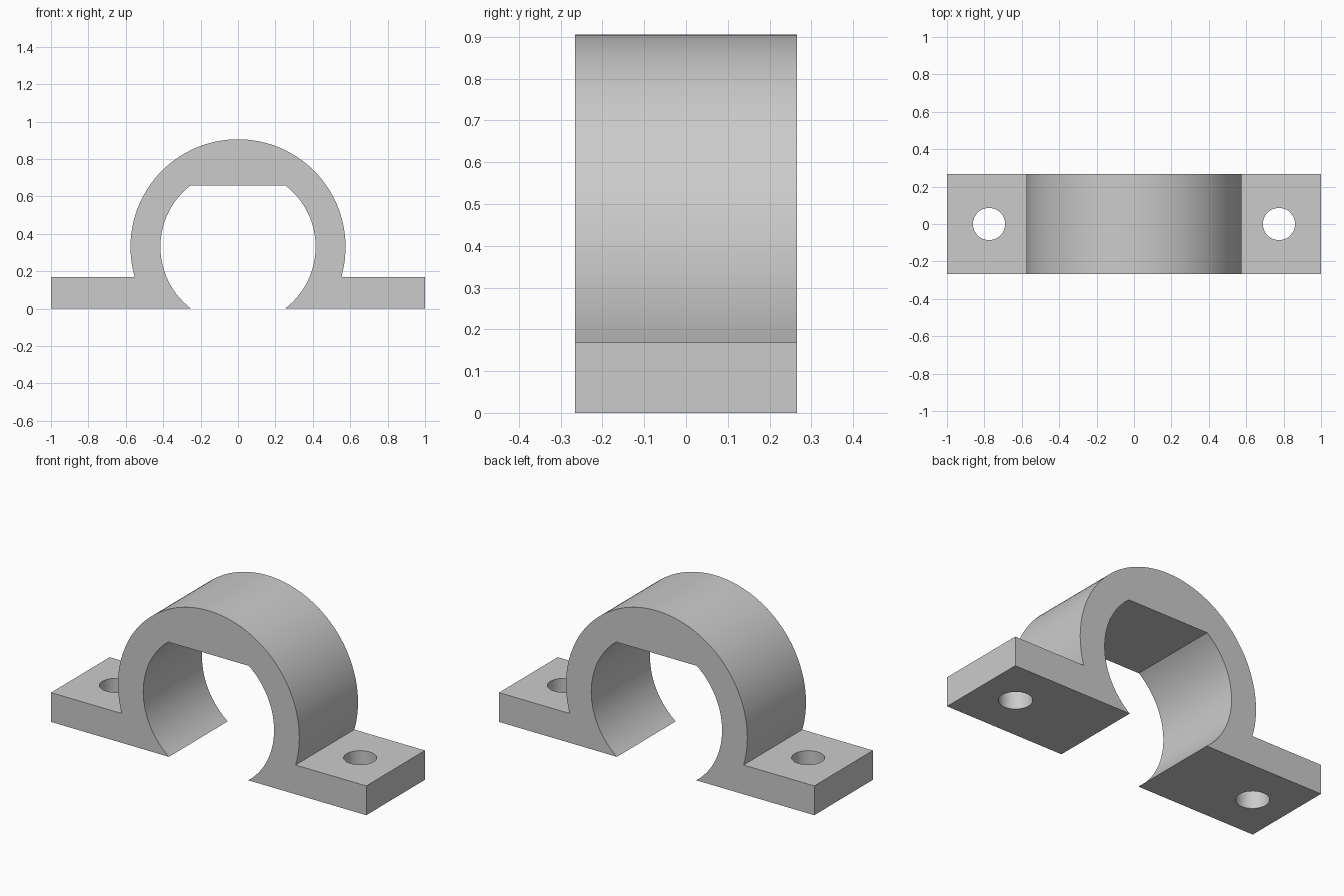
import bpy
import bmesh
from math import asin, acos, sin, cos, pi, sqrt, radians

if "Cube" in bpy.data.objects:
    bpy.data.objects.remove(bpy.data.objects["Cube"], do_unlink=True)

# Main dimensions
HALF_DEPTH = 0.266
CENTRE_Z = 0.33
OUTER_R = 0.575
INNER_R = 0.415
FLAT_Z = 0.657
FOOT_TOP = 0.168
HOLE_X, HOLE_R = 0.775, 0.086

grey = bpy.data.materials.new("plain grey")
grey.use_nodes = True
colour = (0.6, 0.6, 0.6, 1)
grey.diffuse_color = colour
grey.node_tree.nodes["Principled BSDF"].inputs["Base Color"].default_value = colour


def arc(radius, start, end, steps):
    """Points on a circle around the bore axis, between two angles."""
    angles = [start + (end - start) * i / steps for i in range(steps + 1)]
    return [(radius * cos(a), CENTRE_Z + radius * sin(a)) for a in angles]


# Clamp outline: feet, outer arch, and bore with a flat roof
outer_start = asin((FOOT_TOP - CENTRE_Z) / OUTER_R)
inner_start = asin(-CENTRE_Z / INNER_R)
inner_end = asin((FLAT_Z - CENTRE_Z) / INNER_R)
profile = [(1, 0), (1, FOOT_TOP)]
profile += arc(OUTER_R, outer_start, pi - outer_start, 96)
profile += [(-1, FOOT_TOP), (-1, 0)]
profile += arc(INNER_R, pi - inner_start, pi - inner_end, 36)
profile += arc(INNER_R, inner_end, inner_start, 36)

bm = bmesh.new()
face = bm.faces.new([bm.verts.new((x, -HALF_DEPTH, z)) for x, z in profile])
result = bmesh.ops.extrude_face_region(bm, geom=[face])
back = [v for v in result["geom"] if isinstance(v, bmesh.types.BMVert)]
bmesh.ops.translate(bm, verts=back, vec=(0, 2 * HALF_DEPTH, 0))
bmesh.ops.recalc_face_normals(bm, faces=bm.faces)
mesh = bpy.data.meshes.new("saddle_clamp")
bm.to_mesh(mesh)
bm.free()
mesh.materials.append(grey)
clamp = bpy.data.objects.new("saddle_clamp", mesh)
bpy.context.collection.objects.link(clamp)

# Screw holes through both feet
for side, name in ((1, "left"), (-1, "right")):
    bpy.ops.mesh.primitive_cylinder_add(
        vertices=48, radius=HOLE_R, depth=1, location=(side * HOLE_X, 0, 0))
    cutter = bpy.context.object
    cutter.name = name + "_hole_cutter"
    cutter.hide_render = True
    cutter.data.materials.append(grey)
    cut = clamp.modifiers.new(name + "_hole", "BOOLEAN")
    cut.operation = "DIFFERENCE"
    cut.solver = "EXACT"
    cut.object = cutter
    bpy.ops.object.select_all(action="DESELECT")
    clamp.select_set(True)
    bpy.context.view_layer.objects.active = clamp
    bpy.ops.object.modifier_apply(modifier=cut.name)
    bpy.data.objects.remove(cutter, do_unlink=True)

# Smooth arch and bores, crisp edges
bpy.ops.object.shade_smooth_by_angle(angle=radians(30))
